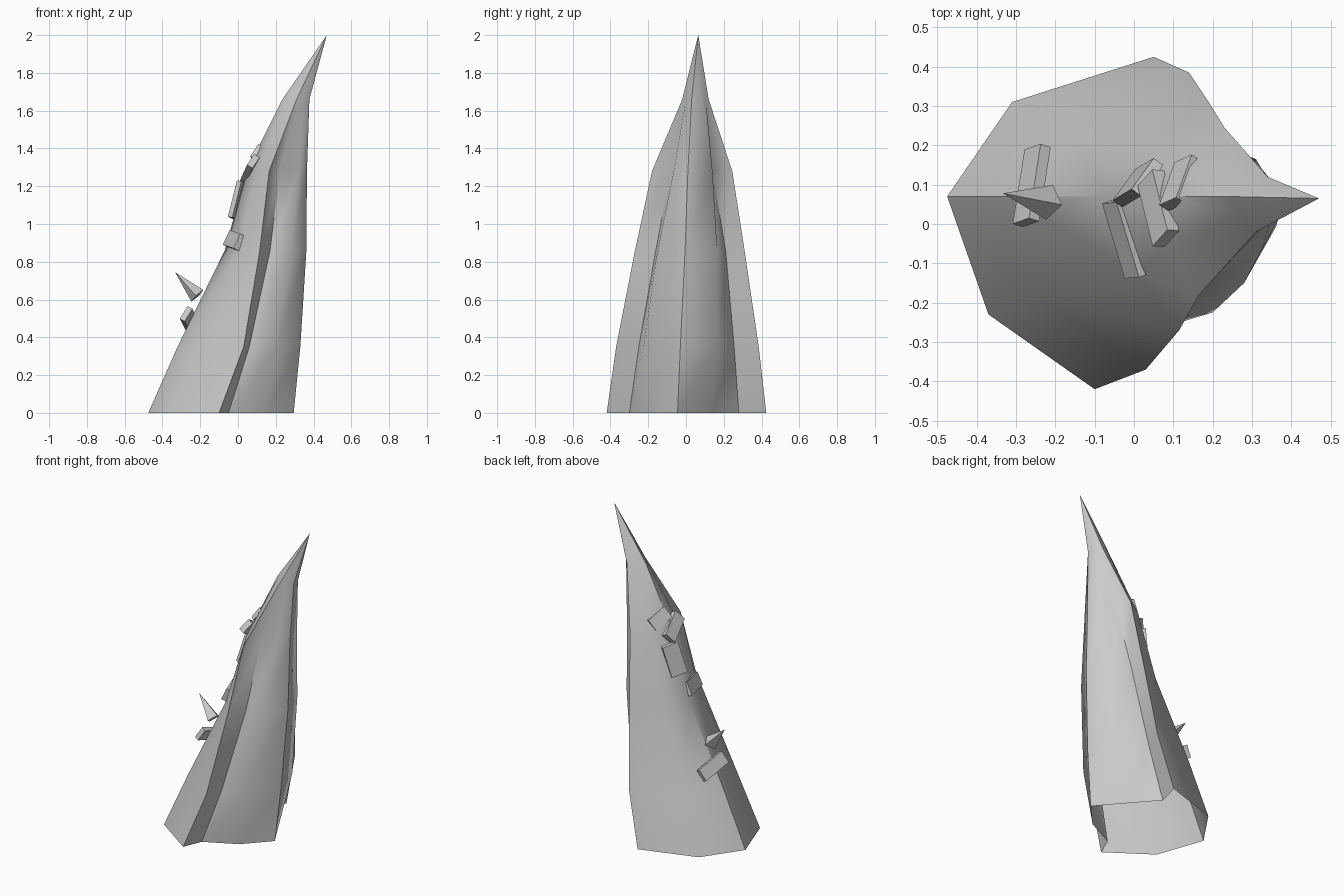
import bpy
import bmesh
from mathutils import Matrix, Vector

default_cube = bpy.data.objects.get("Cube")
if default_cube:
    bpy.data.objects.remove(default_cube, do_unlink=True)

# Single stone colour
stone = bpy.data.materials.new("stone_grey")
stone.use_nodes = True
stone_colour = (0.6, 0.6, 0.6, 1.0)
stone.diffuse_color = stone_colour
stone.node_tree.nodes["Principled BSDF"].inputs["Base Color"].default_value = stone_colour


def finish(name, bm):
    """Turn a bmesh into a named stone object."""
    mesh = bpy.data.meshes.new(name)
    bm.to_mesh(mesh)
    bm.free()
    mesh.materials.append(stone)
    obj = bpy.data.objects.new(name, mesh)
    bpy.context.scene.collection.objects.link(obj)
    return obj


def oriented_frame(centre, along, outward):
    """Matrix whose x axis follows the length and z axis points outward."""
    x_axis = Vector(along).normalized()
    y_axis = Vector(outward).cross(x_axis).normalized()
    z_axis = x_axis.cross(y_axis)
    rotation = Matrix((x_axis, y_axis, z_axis)).transposed().to_4x4()
    return Matrix.Translation(centre) @ rotation


# Leaning hollow horn: one ridge path per cross-section corner, anticlockwise
levels = (0, 0.35, 0.86, 1.28, 1.66)
tip = (0.47, 0.065, 2)
ridges = {
    "left_spine": ((-.475, .07), (-.32, .07), (-.07, .07), (.045, .07), (.235, .07)),
    "front_shoulder": ((-.37, -.23), (-.22, -.2), (0, -.12), (.1, -.06), (.26, .03)),
    "front_rim": ((-.1, -.42), (.03, -.37), (.115, -.27), (.165, -.18), (.31, -.02)),
    "front_groove": ((-.05, -.3), (.06, -.25), (.17, -.16), (.22, -.08), (.325, -.01)),
    "front_swell": ((.15, -.2), (.2, -.225), (.28, -.15), (.325, -.065), (.345, 0)),
    "right_spine": ((.295, -.045), (.33, -.03), (.362, -.005), (.365, .01), (.378, .03)),
    "back_swell": ((.14, .135), (.27, .17), (.31, .165), (.325, .14), (.37, .085)),
    "back_groove": ((.014, .28), (.1, .255), (.195, .21), (.255, .14), (.35, .105)),
    "back_rim": ((.05, .425), (.14, .385), (.19, .31), (.23, .245), (.34, .12)),
    "back_shoulder": ((-.31, .31), (-.18, .28), (.01, .21), (.11, .17), (.28, .1)),
}
# Segments of each ridge that stay crisp, counted from the base
crisp = {
    "left_spine": (0, 1, 3, 4),
    "front_rim": range(5),
    "front_groove": range(3),
    "right_spine": range(5),
    "back_groove": range(3),
    "back_rim": range(5),
}

bm = bmesh.new()
columns = [[bm.verts.new((x, y, z)) for (x, y), z in zip(path, levels)]
           for path in ridges.values()]
apex = bm.verts.new(tip)
for index, column in enumerate(columns):
    neighbour = columns[(index + 1) % len(columns)]
    for step in range(len(levels) - 1):
        # Split each panel along the diagonal that rises to the next ridge
        low, low_next = column[step], neighbour[step]
        high, high_next = column[step + 1], neighbour[step + 1]
        bm.faces.new((low, low_next, high_next))
        bm.faces.new((low, high_next, high))
    bm.faces.new((column[-1], neighbour[-1], apex))
for face in bm.faces:
    face.smooth = True
for name, column in zip(ridges, columns):
    points = column + [apex]
    for step in crisp.get(name, ()):
        bm.edges.get((points[step], points[step + 1])).smooth = False
finish("horn_body", bm)

# Loose stone slabs on the left spine: centre, length, outward direction, size
slabs = {
    "lowest_slab": ((-.26, .098, .495), (-.03, -.19, .06), (-.85, .2, .48), (.2, .08, .03)),
    "lower_slab": ((-.015, -.035, .91), (.06, -.2, -.02), (-.88, .1, .42), (.2, .085, .045)),
    "middle_slab": ((.01, .105, 1.12), (.05, .03, .2), (-.7, .6, .3), (.2, .1, .03)),
    "upper_slab": ((.062, .04, 1.29), (.04, -.16, .09), (-.87, .2, .42), (.18, .08, .035)),
    "highest_slab": ((.117, .105, 1.355), (-.04, -.11, .06), (-.8, .4, .42), (.13, .08, .03)),
}
for name, (centre, along, outward, size) in slabs.items():
    bm = bmesh.new()
    bmesh.ops.create_cube(bm, size=1)
    bmesh.ops.scale(bm, vec=size, verts=bm.verts[:])
    bm.transform(oriented_frame(centre, along, outward))
    finish(name, bm)

# Small thorn pointing up and outward
thorn_root, thorn_tip = Vector((-.215, .055, .62)), Vector((-.333, .078, .745))
thorn_axis = thorn_tip - thorn_root
bm = bmesh.new()
bmesh.ops.create_cone(bm, cap_ends=True, segments=4, radius1=.045, radius2=0,
                      depth=thorn_axis.length)
turn = thorn_axis.to_track_quat("Z", "Y").to_matrix().to_4x4()
bm.transform(Matrix.Translation((thorn_root + thorn_tip) / 2) @ turn)
finish("thorn", bm)
